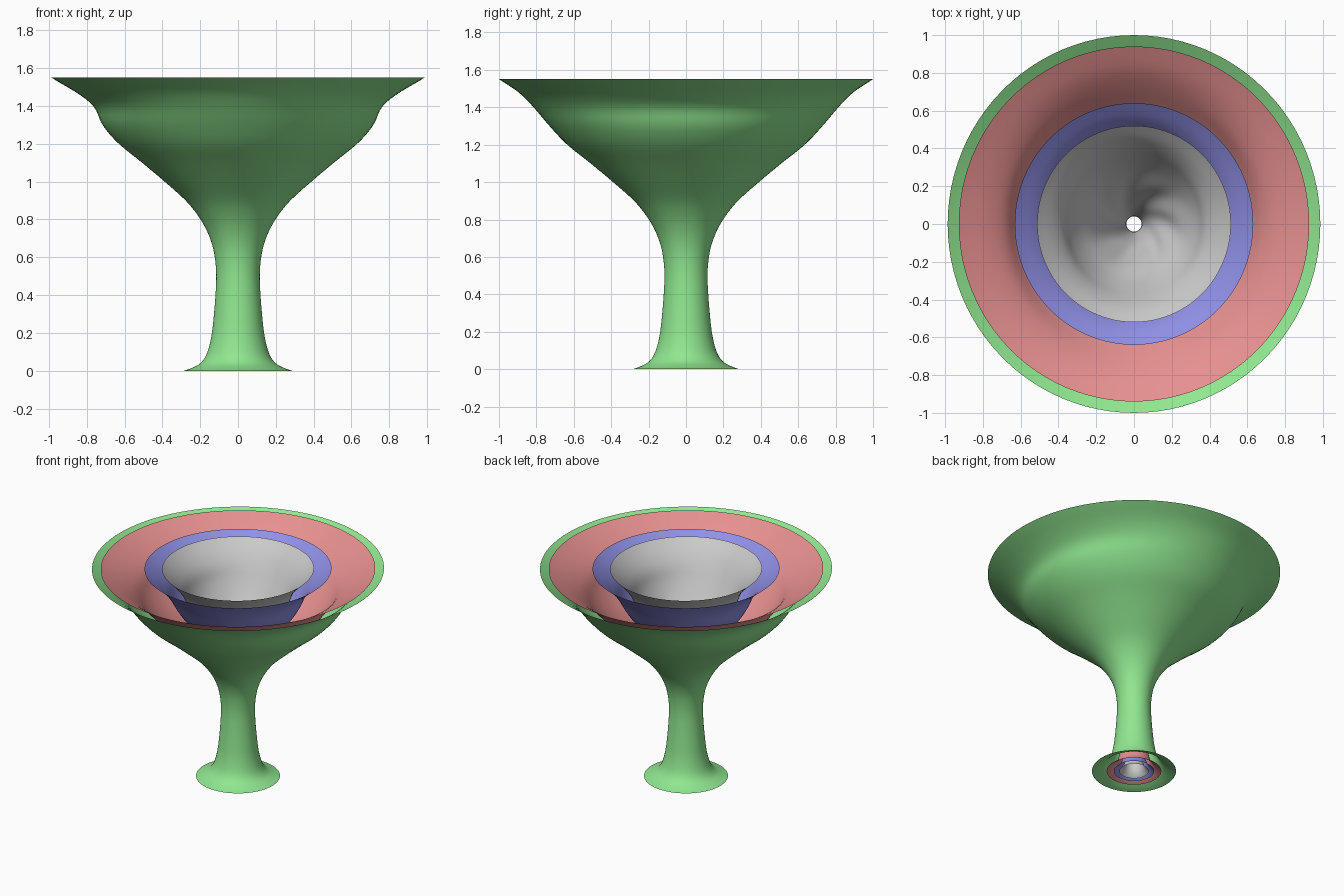
import bpy, bmesh, math

if "Cube" in bpy.data.objects:
    bpy.data.objects.remove(bpy.data.objects["Cube"])

# Outer profile as (height, radius); inner layers reuse it scaled down
PROFILE = [(0, .285), (.012, .25), (.035, .205), (.07, .175), (.12, .155), (.2, .138),
           (.3, .127), (.4, .119), (.5, .115), (.58, .12), (.66, .135), (.74, .165),
           (.82, .212), (.9, .278), (1.0, .39), (1.1, .51), (1.2, .635), (1.3, .73),
           (1.4, .815), (1.48, .895), (1.55, 1.0)]
SEGMENTS = 96


def smooth_profile(points, steps=4):
    """Catmull-Rom through the radii, linear in height."""
    rows = []
    n = len(points)
    for i in range(n - 1):
        p1, p2 = points[i], points[i + 1]
        p0, p3 = points[max(i - 1, 0)], points[min(i + 2, n - 1)]
        h = p2[0] - p1[0]
        m1 = (p2[1] - p0[1]) / (p2[0] - p0[0]) * h
        m2 = (p3[1] - p1[1]) / (p3[0] - p1[0]) * h
        for k in range(steps):
            t = k / steps
            r = ((2*t**3 - 3*t*t + 1) * p1[1] + (t**3 - 2*t*t + t) * m1
                 + (3*t*t - 2*t**3) * p2[1] + (t**3 - t*t) * m2)
            rows.append((p1[0] + h * t, r))
    rows.append(points[-1])
    return rows


def funnel(name, neck_scale, rim_scale, color=None, ripple=0):
    bm = bmesh.new()
    rings = []
    for z, r in smooth_profile(PROFILE):
        t = min(max((z - .6) / .95, 0), 1)
        s = neck_scale + (rim_scale - neck_scale) * t
        # the bowl is slightly pinched across x just below the rim
        pinch = 1 - .05 * math.exp(-((z - 1.4) / .08) ** 2) - .012 * t
        swirl = ripple * math.exp(-((z - 1.05) / .13) ** 2)
        ring = []
        for i in range(SEGMENTS):
            a = 2 * math.pi * i / SEGMENTS
            rr = r * s + swirl * math.sin(7 * a + 14 * z)
            ring.append(bm.verts.new((rr * math.cos(a) * pinch, rr * math.sin(a), z)))
        rings.append(ring)
    for lo, hi in zip(rings, rings[1:]):
        for i in range(SEGMENTS):
            j = (i + 1) % SEGMENTS
            bm.faces.new((lo[i], lo[j], hi[j], hi[i])).smooth = True
    mesh = bpy.data.meshes.new(name)
    bm.to_mesh(mesh)
    bm.free()
    obj = bpy.data.objects.new(name, mesh)
    bpy.context.collection.objects.link(obj)
    if color:
        mat = bpy.data.materials.new(name + "_color")
        mat.diffuse_color = color
        mat.use_nodes = True
        mat.node_tree.nodes["Principled BSDF"].inputs["Base Color"].default_value = mat.diffuse_color
        mesh.materials.append(mat)


# Four nested open funnels, outside to inside
funnel("outer_funnel", 1, 1, (.28, .8, .28, 1))
funnel("second_funnel", .65, .94, (.8, .28, .28, 1))
funnel("third_funnel", .48, .64, (.28, .28, .8, 1))
funnel("inner_funnel", .35, .52, ripple=.007)
